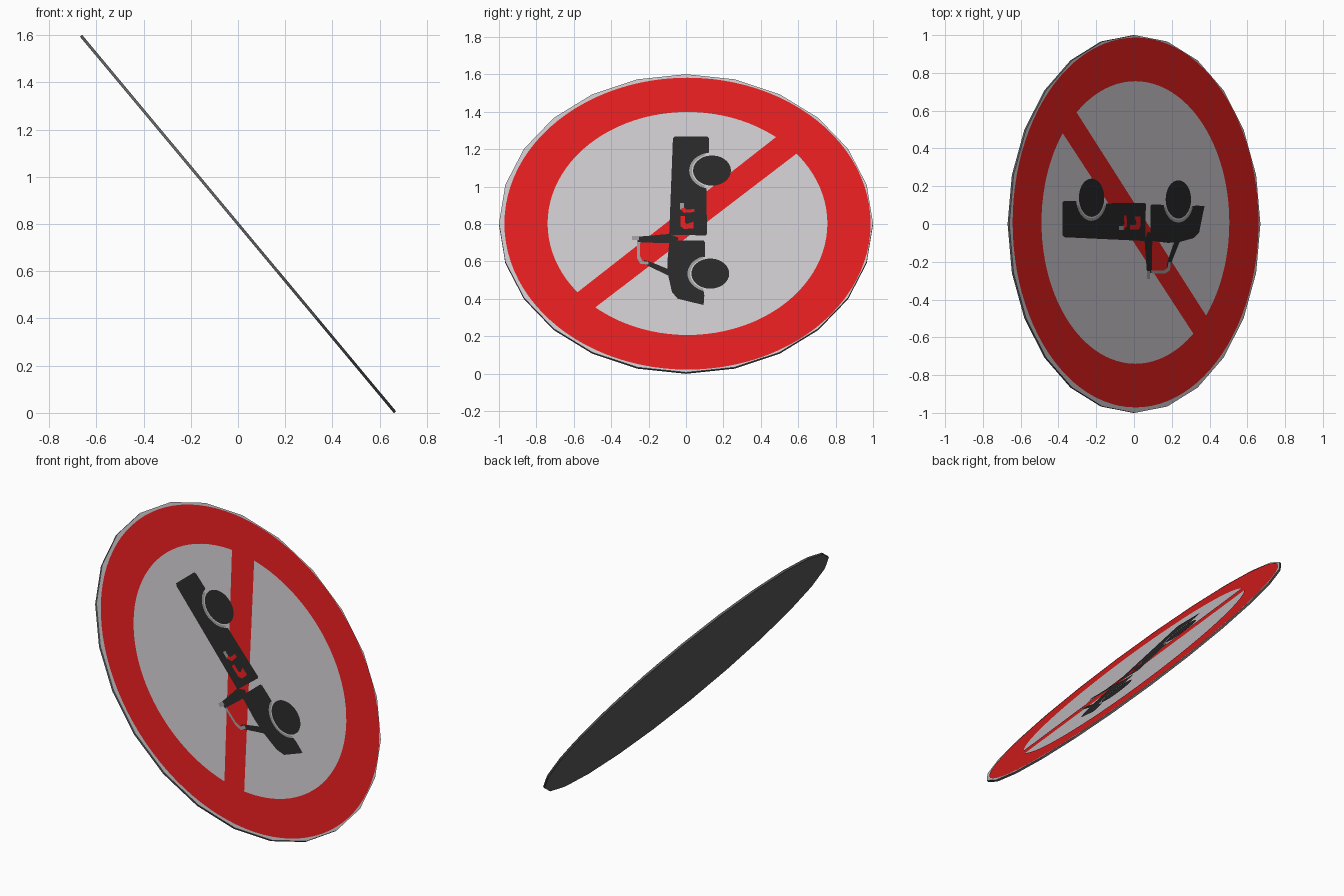
import bpy, bmesh, math
from mathutils import Vector

if "Cube" in bpy.data.objects:
    bpy.data.objects.remove(bpy.data.objects["Cube"])

SLOPE = 0.834                       # x run per unit of z on the tilted plate
NORMAL = Vector((1, 0, SLOPE)).normalized()
SQUASH = 0.797                      # height of a unit circle once tilted
HALF = 0.006                        # half thickness of the plate
DROP = 0.009                        # painted shapes sit this much lower


def material(name, rgb):
    m = bpy.data.materials.new(name)
    m.diffuse_color = (*rgb, 1)
    m.use_nodes = True
    m.node_tree.nodes["Principled BSDF"].inputs["Base Color"].default_value = m.diffuse_color
    return m


WHITE = material("pale_grey", (0.59, 0.565, 0.59))
RED = material("red", (0.75, 0.0125, 0.0135))
BLACK = material("charcoal", (0.021, 0.021, 0.021))
GREY = material("mid_grey", (0.32, 0.31, 0.32))
STEEL = material("dark_grey_back", (0.117, 0.117, 0.117))


def place(y, z, d):
    """Point on the tilted plate at side position y and height z, lifted by d."""
    return Vector((-(z - 0.8) * SLOPE, y, z)) + NORMAL * d


def painted(bm, y, z, layer):
    return bm.verts.new(place(y, z - DROP, HALF + 0.0015 * layer))


def arc(cy, cz, r, a0=0, a1=360, n=48):
    return [(cy + r * math.cos(math.radians(a0 + (a1 - a0) * i / n)),
             cz + r * SQUASH * math.sin(math.radians(a0 + (a1 - a0) * i / n)))
            for i in range(n + 1)]


def finish(name, bm, mats):
    me = bpy.data.meshes.new(name)
    bm.to_mesh(me)
    bm.free()
    for m in mats:
        me.materials.append(m)
    ob = bpy.data.objects.new(name, me)
    bpy.context.collection.objects.link(ob)
    return ob


def face_out(bm):
    bm.normal_update()
    for f in bm.faces:
        if f.normal.dot(NORMAL) < 0:
            f.normal_flip()


def decal(name, outline, mat, layer):
    """Flat painted shape lying just above the plate."""
    bm = bmesh.new()
    bm.faces.new([painted(bm, y, z, layer) for y, z in outline])
    face_out(bm)
    bmesh.ops.triangulate(bm, faces=bm.faces[:])
    return finish(name, bm, [mat])


def band(name, outer, inner, mat, layer):
    """Painted strip between two matching rows of points."""
    bm = bmesh.new()
    rows = [[painted(bm, y, z, layer) for y, z in row] for row in (outer, inner)]
    for i in range(len(outer) - 1):
        bm.faces.new((rows[0][i], rows[0][i + 1], rows[1][i + 1], rows[1][i]))
    face_out(bm)
    return finish(name, bm, [mat])


# 24-sided plate, pale on the front, dark grey on rim and back
bm = bmesh.new()
rim = arc(0, 0.8, 1.0, n=24)[:-1]
front = [bm.verts.new(place(y, z, HALF)) for y, z in rim]
back = [bm.verts.new(place(y, z, -HALF)) for y, z in rim]
bm.faces.new(front)
bm.faces.new(back[::-1])
for i in range(24):
    j = (i + 1) % 24
    bm.faces.new((front[i], back[i], back[j], front[j]))
bmesh.ops.recalc_face_normals(bm, faces=bm.faces[:])
bm.normal_update()
for f in bm.faces:
    f.material_index = 0 if f.normal.dot(NORMAL) > 0.9 else 1
finish("sign_plate", bm, [WHITE, STEEL])

# Red ring and diagonal bar
band("red_ring", arc(0.008, 0.806, 0.979, n=96), arc(0.008, 0.807, 0.748, n=96), RED, 1)
decal("diagonal_bar", [(-0.61, 0.416), (0.53, 1.307), (0.64, 1.218), (-0.53, 0.324)], RED, 1)

# Vehicle body, nose pointing down the slope, with round wheel arches
REAR, FRONT = (0.139, 1.088), (0.13, 0.537)
decal("rear_body", [(-0.07, 1.26), (-0.06, 1.27), (0.115, 1.27), (0.123, 1.26), (0.123, 1.185)]
      + arc(*REAR, 0.122, 100, 256, 16)
      + [(0.112, 0.75), (0.105, 0.742), (-0.09, 0.746)], BLACK, 2)
decal("hood", [(-0.06, 0.714), (0.095, 0.714), (0.102, 0.705), (0.102, 0.65)]
      + arc(*FRONT, 0.118, 104, 252, 16)
      + [(0.098, 0.42), (0.094, 0.37), (0.02, 0.388), (-0.045, 0.404), (-0.075, 0.44),
         (-0.096, 0.532), (-0.1, 0.6), (-0.09, 0.7)], BLACK, 2)

# Wheels and arch lines
for label, c in (("rear", REAR), ("front", FRONT)):
    decal(label + "_wheel", arc(*c, 0.101)[:-1], BLACK, 3)
    band(label + "_arch_line", arc(*c, 0.122, 110, 250, 16),
         arc(*c, 0.108, 110, 250, 16), GREY, 3)

# Windscreen post, slanted stay and grey frame
decal("windscreen_post", [(-0.26, 0.735), (-0.09, 0.75), (-0.04, 0.73),
                          (-0.05, 0.7), (-0.26, 0.705)], BLACK, 2)
decal("slanted_stay", [(-0.225, 0.61), (-0.2, 0.605), (-0.09, 0.56),
                       (-0.09, 0.525), (-0.22, 0.588)], BLACK, 2)
decal("post_tip", [(-0.29, 0.737), (-0.25, 0.737), (-0.25, 0.718), (-0.29, 0.718)], GREY, 3)
band("windscreen_frame", [(-0.262, 0.705), (-0.262, 0.62), (-0.245, 0.59), (-0.2, 0.585)],
     [(-0.246, 0.705), (-0.246, 0.63), (-0.232, 0.604), (-0.2, 0.6)], GREY, 3)

# Seat marks showing through the body
band("rear_seat_back", [(-0.032, 0.915), (-0.032, 0.88)],
     [(-0.01, 0.915), (-0.01, 0.885)], GREY, 3)
band("rear_seat", [(-0.032, 0.885), (-0.01, 0.862), (0.045, 0.866)],
     [(-0.01, 0.89), (0.0, 0.88), (0.045, 0.882)], RED, 3)
band("front_seat", [(-0.03, 0.845), (-0.03, 0.79), (-0.01, 0.776), (0.04, 0.778)],
     [(-0.006, 0.845), (-0.006, 0.81), (0.005, 0.802), (0.04, 0.815)], RED, 3)
